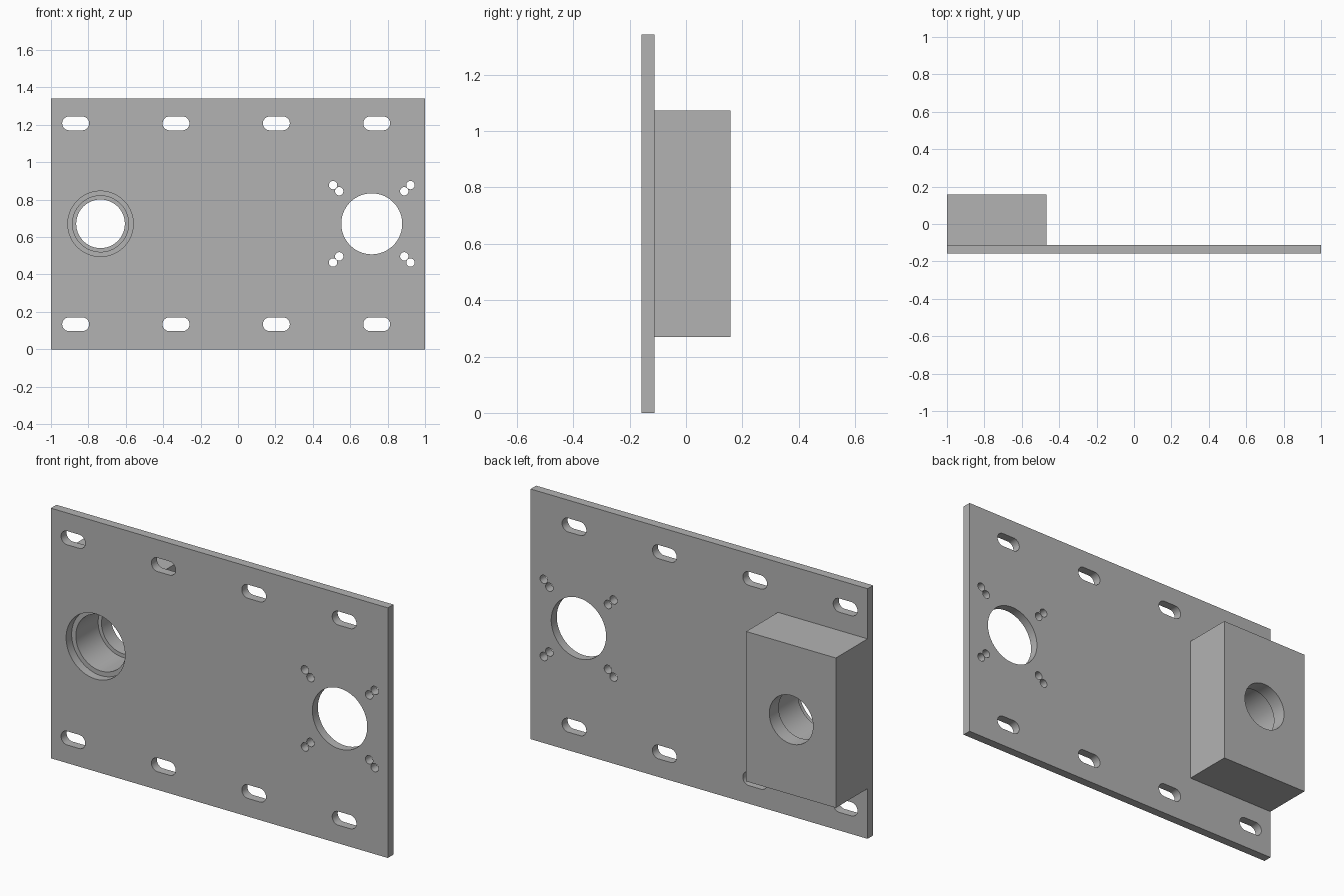
import bpy
import bmesh
from math import radians
from mathutils import Matrix, Vector

old = bpy.data.objects.get("Cube")
if old:
    bpy.data.objects.remove(old, do_unlink=True)

FRONT, SEAM, BACK = -0.158, -0.111, 0.158
HEIGHT = 1.342
MID = HEIGHT / 2

grey = bpy.data.materials.new("plain_grey")
grey.use_nodes = True
colour = (0.45, 0.45, 0.45, 1)
grey.diffuse_color = colour
grey.node_tree.nodes["Principled BSDF"].inputs["Base Color"].default_value = colour


def make_object(name, bm):
    bmesh.ops.recalc_face_normals(bm, faces=bm.faces)
    mesh = bpy.data.meshes.new(name)
    bm.to_mesh(mesh)
    bm.free()
    mesh.materials.append(grey)
    obj = bpy.data.objects.new(name, mesh)
    bpy.context.collection.objects.link(obj)
    return obj


def box(name, low, high):
    low, high = Vector(low), Vector(high)
    bm = bmesh.new()
    matrix = Matrix.Translation((low + high) / 2) @ Matrix.Diagonal((*(high - low), 1))
    bmesh.ops.create_cube(bm, size=1, matrix=matrix)
    return make_object(name, bm)


def add_pin(bm, x, z, radius, y0, y1, stretch=0, sides=64):
    """Cylinder along y; stretch pulls its halves apart into a slot shape."""
    turn = Matrix.Rotation(radians(90), 4, "X") @ Matrix.Rotation(radians(180 / sides), 4, "Z")
    pin = bmesh.ops.create_cone(bm, cap_ends=True, segments=sides, radius1=radius,
                                radius2=radius, depth=y1 - y0, matrix=turn)
    for v in pin["verts"]:
        v.co.x += stretch / 2 if v.co.x > 0 else -stretch / 2
        v.co += Vector((x, (y0 + y1) / 2, z))


def cut(target, bm):
    cutter = make_object("hole_cutter", bm)
    cutter.hide_render = True
    mod = target.modifiers.new("holes", "BOOLEAN")
    mod.operation = "DIFFERENCE"
    mod.solver = "EXACT"
    mod.object = cutter
    bpy.ops.object.select_all(action="DESELECT")
    bpy.context.view_layer.objects.active = target
    target.select_set(True)
    bpy.ops.object.modifier_apply(modifier=mod.name)
    bpy.data.objects.remove(cutter, do_unlink=True)


# Mounting plate with its slots, bearing opening and motor hole pattern
plate = box("mounting_plate", (-1, FRONT, 0), (1, SEAM, HEIGHT))
through = (FRONT - 0.1, SEAM + 0.1)
bore_x, motor_x = -0.735, 0.715
holes = bmesh.new()
for i in range(4):
    for side in (-1, 1):
        add_pin(holes, -0.868 + 0.5365 * i, MID + side * 0.537, 0.037, *through,
                stretch=0.07, sides=32)
add_pin(holes, bore_x, MID, 0.175, *through)
add_pin(holes, motor_x, MID, 0.163, *through)
for offset in (0.174, 0.207):
    for sx in (-1, 1):
        for sz in (-1, 1):
            add_pin(holes, motor_x + sx * offset, MID + sz * offset, 0.0225, *through, sides=24)
cut(plate, holes)

# Bearing block on the back, with a wide bore ending in a narrower lip
block = box("bearing_block", (-1, SEAM, 0.269), (-0.468, BACK, 1.073))
for radius, end in ((0.15, BACK - 0.08), (0.13, BACK + 0.1)):
    bore = bmesh.new()
    add_pin(bore, bore_x, MID, radius, SEAM - 0.1, end)
    cut(block, bore)

# Smooth bores with crisp edges
for obj in (plate, block):
    bpy.ops.object.select_all(action="DESELECT")
    obj.select_set(True)
    bpy.context.view_layer.objects.active = obj
    bpy.ops.object.shade_smooth_by_angle(angle=radians(30))
